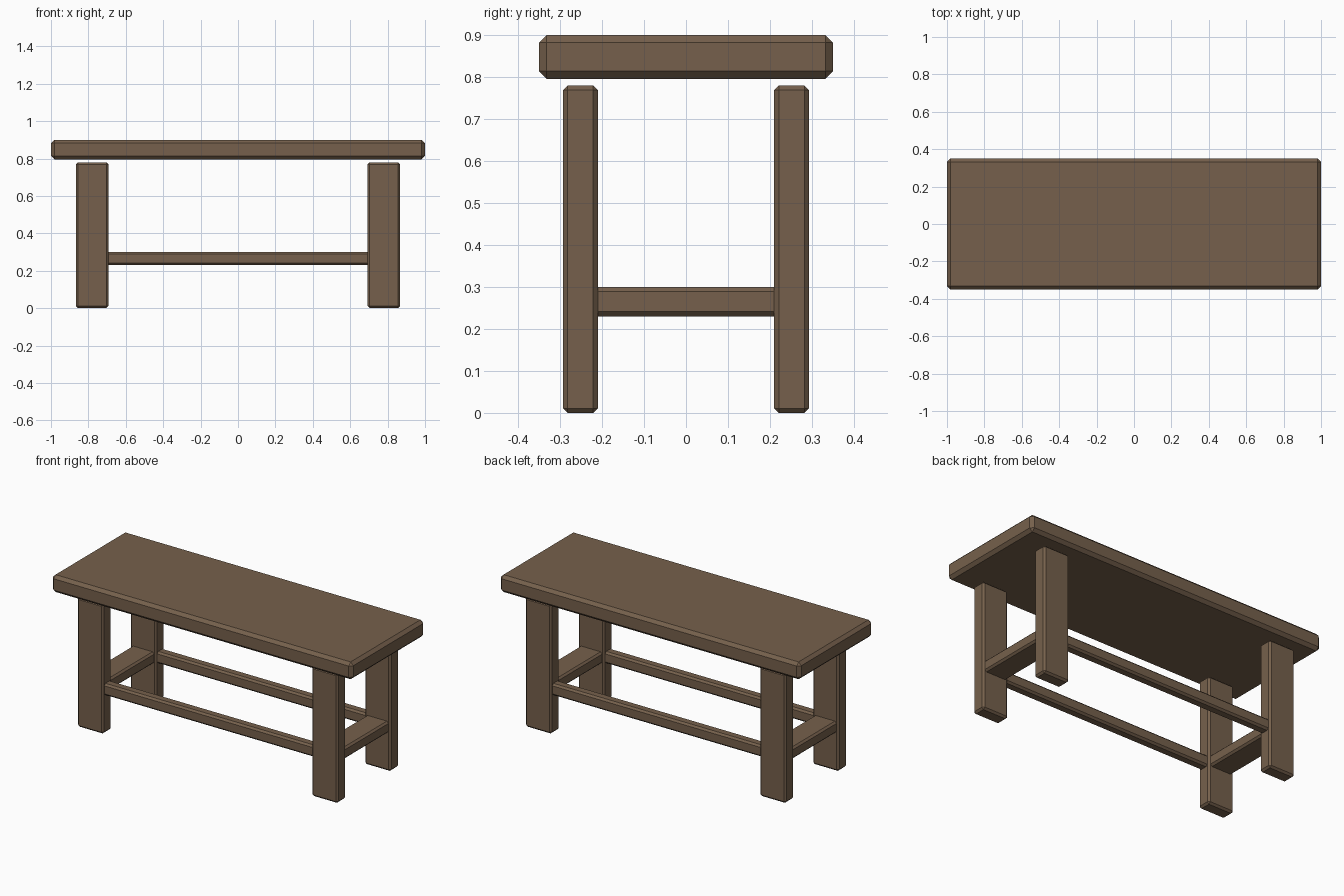
import bpy, bmesh
from mathutils import Vector

if "Cube" in bpy.data.objects:
    bpy.data.objects.remove(bpy.data.objects["Cube"])

wood = bpy.data.materials.new("brown wood")
wood.diffuse_color = (0.18, 0.118, 0.072, 1.0)
wood.use_nodes = True
wood.node_tree.nodes["Principled BSDF"].inputs["Base Color"].default_value = wood.diffuse_color


def beam(name, lo, hi, bevel):
    """Box between two corners with a single-segment chamfer on every edge."""
    lo, hi = Vector(lo), Vector(hi)
    mesh = bpy.data.meshes.new(name)
    bm = bmesh.new()
    bmesh.ops.create_cube(bm, size=1)
    bmesh.ops.scale(bm, vec=hi - lo, verts=bm.verts)
    bm.to_mesh(mesh)
    bm.free()
    mesh.materials.append(wood)
    ob = bpy.data.objects.new(name, mesh)
    ob.location = (lo + hi) / 2
    bpy.context.collection.objects.link(ob)
    mod = ob.modifiers.new("chamfer", "BEVEL")
    mod.width = bevel
    mod.segments = 1
    mod.limit_method = 'NONE'
    return ob


# Table top
beam("table_top", (-1, -0.35, 0.796), (1, 0.35, 0.9), 0.018)

# Four legs
for sx, xn in ((-1, "left"), (1, "right")):
    for sy, yn in ((-1, "front"), (1, "back")):
        cx, cy = sx * 0.78, sy * 0.2515
        beam(f"{yn}_{xn}_leg", (cx - 0.087, cy - 0.0415, 0),
             (cx + 0.087, cy + 0.0415, 0.78), 0.011)

# Long stretchers, ends buried in the legs
for sy, yn in ((-1, "front"), (1, "back")):
    cy = sy * 0.2515
    beam(f"{yn}_stretcher", (-0.75, cy - 0.03, 0.23), (0.75, cy + 0.03, 0.3), 0.011)

# Wide side stretchers, ends buried in the legs
for sx, xn in ((-1, "left"), (1, "right")):
    cx = sx * 0.78
    beam(f"{xn}_stretcher", (cx - 0.075, -0.24, 0.23), (cx + 0.075, 0.24, 0.3), 0.011)
